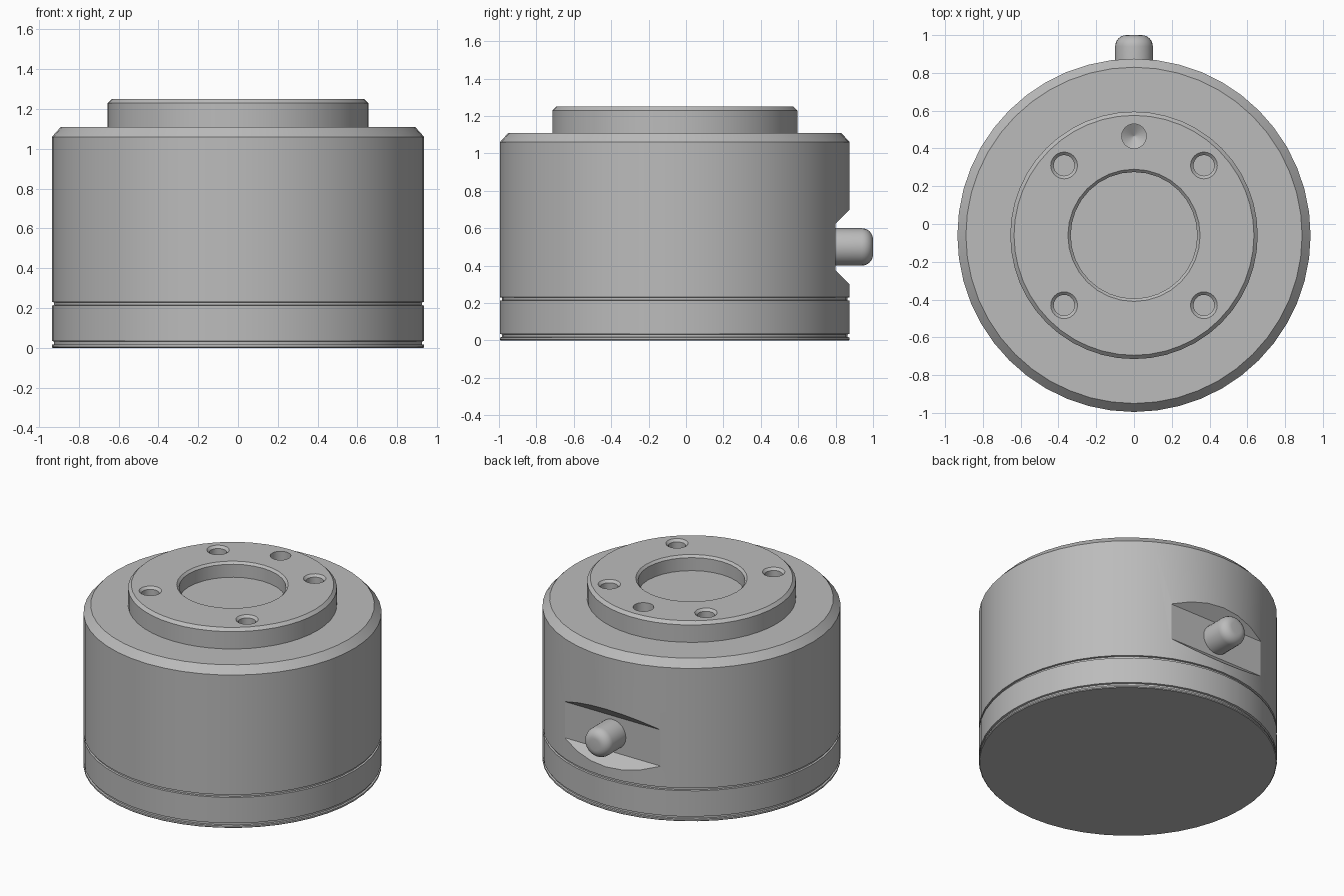
import bpy
import bmesh
import math
from mathutils import Matrix

cube = bpy.data.objects.get("Cube")
if cube:
    bpy.data.objects.remove(cube, do_unlink=True)

AXIS_Y = -0.06   # the round body sits slightly forward of centre
TOP = 1.25

steel = bpy.data.materials.new("grey_metal")
steel.use_nodes = True
steel.diffuse_color = (0.5, 0.5, 0.5, 1)
steel.node_tree.nodes["Principled BSDF"].inputs["Base Color"].default_value = (0.5, 0.5, 0.5, 1)


def add_object(name, bm):
    bmesh.ops.recalc_face_normals(bm, faces=bm.faces)
    mesh = bpy.data.meshes.new(name)
    bm.to_mesh(mesh)
    bm.free()
    mesh.materials.append(steel)
    obj = bpy.data.objects.new(name, mesh)
    bpy.context.collection.objects.link(obj)
    return obj


def lathe(name, profile, sides, matrix):
    """Closed solid turned from (radius, height) points; the end rings are capped."""
    bm = bmesh.new()
    rings = []
    for r, z in profile:
        rings.append([bm.verts.new((r * math.cos(a), r * math.sin(a), z))
                      for a in (2 * math.pi * i / sides for i in range(sides))])
    for low, high in zip(rings, rings[1:]):
        for i in range(sides):
            j = (i + 1) % sides
            bm.faces.new((low[i], low[j], high[j], high[i]))
    bm.faces.new(rings[0][::-1])
    bm.faces.new(rings[-1])
    bm.transform(matrix)
    return add_object(name, bm)


def cut(target, cutter):
    mod = target.modifiers.new("cut", 'BOOLEAN')
    mod.operation = 'DIFFERENCE'
    mod.solver = 'EXACT'
    mod.object = cutter
    cutter.hide_render = True
    bpy.context.view_layer.objects.active = target
    bpy.ops.object.modifier_apply(modifier=mod.name)
    bpy.data.objects.remove(cutter, do_unlink=True)


def smooth(obj, degrees):
    bpy.ops.object.select_all(action='DESELECT')
    obj.select_set(True)
    bpy.context.view_layer.objects.active = obj
    bpy.ops.object.shade_smooth_by_angle(angle=math.radians(degrees))


# Body with base plate, two thin grooves, bevelled shoulder and raised flange
R = 0.935
body = lathe("body", [
    (R - 0.005, 0), (R, 0.005), (R, 0.016), (R - 0.012, 0.018), (R - 0.012, 0.032),
    (R, 0.035), (R, 0.213), (R - 0.012, 0.215), (R - 0.012, 0.229), (R, 0.231),
    (R, 1.06), (0.89, 1.11), (0.655, 1.11), (0.655, 1.23), (0.635, TOP)],
    48, Matrix.Translation((0, AXIS_Y, 0)))

# Central bore with a bevelled rim
cut(body, lathe("bore_cutter", [
    (0.335, 1.145), (0.335, TOP - 0.015), (0.35, TOP), (0.36, TOP + 0.01)],
    32, Matrix.Translation((0, AXIS_Y, 0))))

# Four bevelled screw holes
for sx in (-1, 1):
    for sy in (-1, 1):
        cut(body, lathe("screw_hole_cutter", [
            (0.055, TOP - 0.1), (0.055, TOP - 0.016), (0.071, TOP), (0.081, TOP + 0.01)],
            24, Matrix.Translation((sx * 0.37, AXIS_Y + sy * 0.37, 0))))

# Locating hole with a conical bottom
cut(body, lathe("locating_hole_cutter", [
    (0.002, TOP - 0.11), (0.065, TOP - 0.07), (0.065, TOP + 0.01)],
    24, Matrix.Translation((0, AXIS_Y + 0.525, 0))))

# Flat recess with sloping ends on the back
bm = bmesh.new()
section = [(0.80, 0.375), (0.80, 0.625), (0.95, 0.775), (0.95, 0.225)]
left, right = ([bm.verts.new((x, y, z)) for y, z in section] for x in (-0.6, 0.6))
for i in range(4):
    j = (i + 1) % 4
    bm.faces.new((left[i], left[j], right[j], right[i]))
bm.faces.new(left)
bm.faces.new(right)
cut(body, add_object("recess_cutter", bm))
smooth(body, 25)

# Round-nosed pin standing out of the recess
nose = [(0.04 + 0.06 * math.cos(a), 0.94 + 0.06 * math.sin(a))
        for a in (math.pi / 2 * i / 6 for i in range(7))]
pin = lathe("connector_pin", [(0.1, 0.78)] + nose, 24,
            Matrix.Translation((0, 0, 0.5)) @ Matrix.Rotation(-math.pi / 2, 4, 'X'))
smooth(pin, 30)
